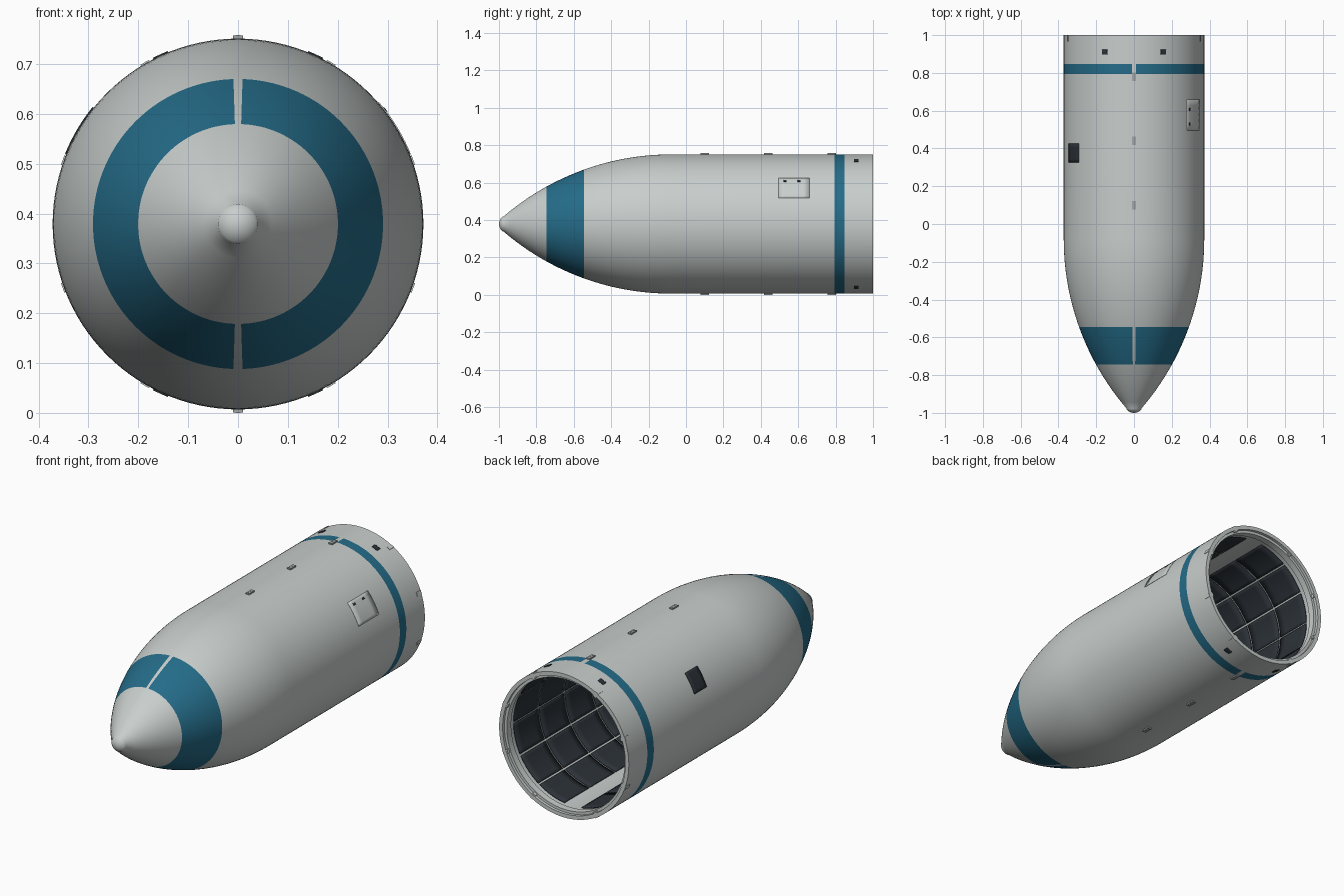
import bpy, bmesh, math
from mathutils import Matrix, Vector

CZ, R, OGIVE, START = 0.379, 0.372, 1.375, -0.08

cube = bpy.data.objects.get("Cube")
if cube:
    bpy.data.objects.remove(cube)


def material(name, rgb):
    m = bpy.data.materials.new(name)
    m.use_nodes = True
    m.diffuse_color = (*rgb, 1)
    m.node_tree.nodes["Principled BSDF"].inputs["Base Color"].default_value = (*rgb, 1)
    return m


GREY = material("light grey", (0.58, 0.62, 0.61))
BLUE = material("deep blue", (0.018, 0.15, 0.25))
DARK = material("dark slate", (0.025, 0.032, 0.04))
METAL = material("mid grey", (0.36, 0.38, 0.38))


def radius(y):
    """Outer radius: cylinder, then tangent ogive, then round tip."""
    if y >= START:
        return R
    if y >= -0.975:
        return R - OGIVE + math.sqrt(OGIVE ** 2 - (y - START) ** 2)
    d = y + 1
    return math.sqrt(max(0, d * (0.099 - d)))


def point(y, r, deg):
    a = math.radians(deg)
    return Vector((r * math.cos(a), y, CZ + r * math.sin(a)))


def add_grid(bm, profile, angles, closed=False, rule=None):
    """Sweep a (y, r) profile through angles around the long axis."""
    rows = [[bm.verts.new(point(y, r, a)) for a in angles] for y, r in profile]
    n = len(angles)
    for i in range(len(profile) - 1):
        for j in range(n if closed else n - 1):
            k = (j + 1) % n
            f = bm.faces.new((rows[i][j], rows[i + 1][j], rows[i + 1][k], rows[i][k]))
            if rule:
                ym = (profile[i][0] + profile[i + 1][0]) / 2
                am = (angles[j] + (angles[k] if k else 360)) / 2
                f.material_index = rule(ym, am, i)


def finish(name, bm, mats, thickness=0):
    bmesh.ops.remove_doubles(bm, verts=bm.verts, dist=1e-5)
    bmesh.ops.recalc_face_normals(bm, faces=bm.faces)
    me = bpy.data.meshes.new(name)
    bm.to_mesh(me)
    bm.free()
    ob = bpy.data.objects.new(name, me)
    bpy.context.collection.objects.link(ob)
    for m in mats:
        me.materials.append(m)
    if thickness:
        mod = ob.modifiers.new("thickness", 'SOLIDIFY')
        mod.thickness, mod.offset = thickness, 0
    bpy.ops.object.select_all(action='DESELECT')
    ob.select_set(True)
    bpy.context.view_layer.objects.active = ob
    bpy.ops.object.shade_smooth_by_angle(angle=math.radians(30))
    return ob


def spread(a, b, n):
    return [a + (b - a) * i / n for i in range(n + 1)]


def add_patch(bm, y0, y1, a0, a1, offset):
    """Curved plate that follows the shell."""
    ys = spread(y0, y1, 5)
    add_grid(bm, [(y, radius(y) + offset) for y in ys], spread(a0, a1, 10))


def add_block(bm, y, r, deg, size):
    """Box with sides (radial, along, tangential)."""
    m = (Matrix.Translation(point(y, r, deg)) @ Matrix.Rotation(-math.radians(deg), 4, 'Y')
         @ Matrix.Diagonal((*size, 1)))
    bmesh.ops.create_cube(bm, size=1, matrix=m)


# Shell: outer skin, aft flange and inner skin in one sweep
GAP, WALL = 1.8, 0.027
tip = [-1 + 0.025 * (1 - math.cos(t)) for t in spread(0, math.pi / 2, 8)]
ogive = spread(-0.975, START, 28)[1:]
ys = sorted(tip + ogive + [-0.745, -0.545, 0.3, 0.795, 0.848, 1.0])
outer = [(y, radius(y)) for y in ys]
flange = [(1, 0.352), (0.985, 0.352), (0.985, 0.338), (0.95, 0.338), (0.95, R - WALL)]
inner = [(y, radius(y) - WALL) for y in reversed(spread(-0.9, 0.9, 30))] + [(-0.9, 0)]
angles = sorted(list(range(0, 360, 3)) + [c + s * GAP for c in (90, 270) for s in (-1, 1)])


def stripe(y, a, i):
    painted = -0.745 < y < -0.545 or 0.795 < y < 0.848
    in_gap = min(abs(a - 90), abs(a - 270)) < GAP
    return int(i < len(outer) - 1 and painted and not in_gap)


bm = bmesh.new()
add_grid(bm, outer + flange + inner, angles, True, stripe)
finish("fairing_shell", bm, [GREY, BLUE])

# Lining panels inside, separated by narrow light seams
bm = bmesh.new()
PITCH_Y, PITCH_A, SEAM_Y, SEAM_A = 0.21, 27.5, 0.005, 0.8
for side in (0, 180):
    for col in range(6):
        a = -82.5 + side + col * PITCH_A
        for row in range(8):
            y = 0.93 - row * PITCH_Y
            add_patch(bm, y - PITCH_Y + SEAM_Y, y - SEAM_Y,
                      a + SEAM_A, a + PITCH_A - SEAM_A, -WALL - 0.004)
finish("lining_panels", bm, [DARK], 0.004)

# Four vents near the aft edge
bm = bmesh.new()
for base in (90, 270):
    for s in (-1, 1):
        c = base + s * 24.6
        add_patch(bm, 0.897, 0.923, c - 2.5, c + 2.5, 0.001)
finish("vents", bm, [DARK], 0.003)

# Dark access hatch on the right side
bm = bmesh.new()
add_patch(bm, 0.325, 0.425, 141.2, 158, 0.001)
finish("access_hatch", bm, [DARK], 0.003)

# Service door on the left side with two small latches
bm = bmesh.new()
add_patch(bm, 0.495, 0.66, 22, 41, 0.0005)
finish("service_door", bm, [GREY], 0.003)
bm = bmesh.new()
for y in (0.53, 0.605):
    add_patch(bm, y - 0.008, y + 0.008, 37, 38.6, 0.002)
finish("door_latches", bm, [DARK], 0.003)

# Paired separation fittings along the top and bottom seams
bm = bmesh.new()
for deg in (90, 270):
    for y in (0.1, 0.44, 0.78):
        for s in (-1, 1):
            add_block(bm, y, 0.373, deg + s * 0.78, (0.0115, 0.045, 0.0095))
finish("seam_fittings", bm, [METAL])

# Mounting tabs around the aft rim
bm = bmesh.new()
for deg in (20, 60, 120, 160, 200, 240, 300, 340):
    add_block(bm, 0.982, 0.3595, deg, (0.03, 0.034, 0.02))
finish("rim_tabs", bm, [GREY])
